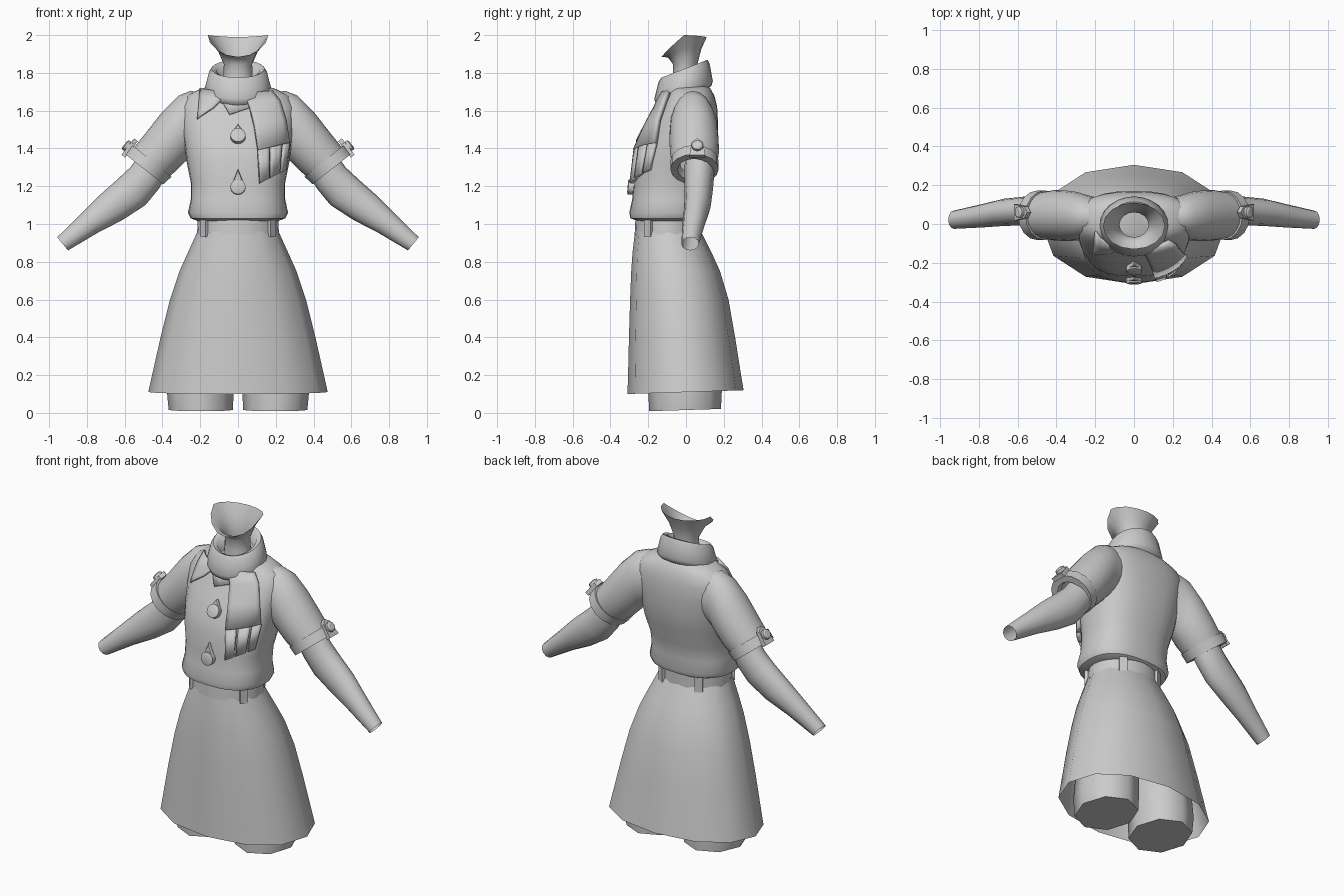
import bpy, bmesh, math
from mathutils import Vector, Matrix

if "Cube" in bpy.data.objects:
    bpy.data.objects.remove(bpy.data.objects["Cube"])

grey = bpy.data.materials.new("plain_grey")
grey.diffuse_color = (0.6, 0.6, 0.6, 1)
grey.use_nodes = True
grey.node_tree.nodes["Principled BSDF"].inputs["Base Color"].default_value = grey.diffuse_color


def make(name, bm, angle=40, solid=0):
    bmesh.ops.recalc_face_normals(bm, faces=bm.faces)
    me = bpy.data.meshes.new(name)
    bm.to_mesh(me)
    bm.free()
    me.materials.append(grey)
    ob = bpy.data.objects.new(name, me)
    bpy.context.collection.objects.link(ob)
    bpy.ops.object.select_all(action='DESELECT')
    ob.select_set(True)
    bpy.context.view_layer.objects.active = ob
    bpy.ops.object.shade_smooth_by_angle(angle=math.radians(angle))
    if solid:
        mod = ob.modifiers.new("thickness", 'SOLIDIFY')
        mod.thickness, mod.offset = solid, 0
    return ob


def ring(c, u, v, n, e=2.0):
    """Superellipse loop around c with half axes u and v."""
    c, u, v = Vector(c), Vector(u), Vector(v)
    pts = []
    for i in range(n):
        a = 2 * math.pi * i / n
        p, q = math.cos(a), math.sin(a)
        pts.append(c + u * math.copysign(abs(p) ** (2 / e), p)
                   + v * math.copysign(abs(q) ** (2 / e), q))
    return pts


def loft(name, rings, caps=(False, False), angle=40):
    bm = bmesh.new()
    loops = [[bm.verts.new(p) for p in r] for r in rings]
    n = len(loops[0])
    for a, b in zip(loops, loops[1:]):
        for i in range(n):
            j = (i + 1) % n
            bm.faces.new((a[i], a[j], b[j], b[i]))
    if caps[0]:
        bm.faces.new(loops[0])
    if caps[1]:
        bm.faces.new(loops[-1])
    return make(name, bm, angle)


def level(z, hx, yf, yb, n, e=2.0, tilt=0):
    """Horizontal loop spanning x +-hx and y yf..yb, tilted towards the back."""
    h = (yb - yf) / 2
    return ring((0, (yf + yb) / 2, z), (hx, 0, 0), (0, h, tilt), n, e)


def limb(s, up, low, yc, yh, n=16):
    """Loop through an upper and lower (x, z) point of an arm."""
    a, b = Vector((s * up[0], yc, up[1])), Vector((s * low[0], yc, low[1]))
    return ring((a + b) / 2, (a - b) / 2, (0, yh, 0), n)


# Shirt body: height, half width, front, back
BODY = [(1.015, .21, -.25, .07), (1.03, .25, -.295, .095), (1.06, .265, -.30, .105),
        (1.13, .25, -.285, .10), (1.22, .25, -.277, .115), (1.33, .272, -.27, .15),
        (1.43, .285, -.24, .165), (1.53, .30, -.185, .17), (1.62, .305, -.135, .165),
        (1.68, .27, -.105, .15), (1.715, .20, -.09, .13), (1.735, .13, -.07, .11)]
EXP = 2.5
loft("shirt_body", [level(z, w, f, b, 28, EXP) for z, w, f, b in BODY], (True, True))


def chest(x, z, off=0.0):
    """Point lying on the front of the shirt, pushed forward by off."""
    for a, b in zip(BODY, BODY[1:]):
        if a[0] <= z <= b[0]:
            t = (z - a[0]) / (b[0] - a[0])
            w, f, k = (a[i] + (b[i] - a[i]) * t for i in (1, 2, 3))
            break
    m = (f + k) / 2
    r = min(abs(x) / w, .97)
    return Vector((x, m - (m - f) * (1 - r ** EXP) ** (1 / EXP) - off, z))


# Skirt
SKIRT = [(.11, .475, -.31, .305), (.2, .455, -.307, .29), (.4, .41, -.302, .26),
         (.6, .36, -.296, .225), (.75, .31, -.29, .18), (.85, .265, -.283, .135),
         (.96, .215, -.27, .08)]
loft("skirt", [level(z, w, f, b, 12, 2.15, .01 if z < .3 else 0)
               for z, w, f, b in SKIRT], angle=60)

# Belt with loops
loft("belt", [level(z, w, f, b, 24) for z, w, f, b in
              [(.945, .19, -.245, .05), (.945, .217, -.272, .082),
               (1.025, .213, -.268, .082), (1.03, .19, -.245, .05)]])
for a in (-145, -35, 55, 125):
    c, s = math.cos(math.radians(a)), math.sin(math.radians(a))
    bm = bmesh.new()
    bmesh.ops.create_cube(bm, size=1, matrix=Matrix.Translation((.215 * c, -.095 + .177 * s, .985))
                          @ Matrix.Rotation(math.atan2(s / .177, c / .215), 4, 'Z')
                          @ Matrix.Diagonal((.03, .045, .105, 1)))
    make("belt_loop", bm)

# Neck flaring into the open jaw rim
rim = [Vector((.16 * math.cos(a), -.01 + .12 * math.sin(a),
               1.99 + (.01 * math.cos(a) ** 2 if math.sin(a) > -.1 else
                       -.105 * abs(math.sin(a)) ** 1.3)))
       for a in (2 * math.pi * i / 16 for i in range(16))]
neck_top = level(1.87, .077, -.07, .06, 16)
mid = [p.lerp(q, .42) + Vector((0, 0, .005)) for p, q in zip(neck_top, rim)]
loft("neck", [level(1.66, .09, -.08, .08, 16), level(1.78, .078, -.07, .065, 16),
              level(1.845, .075, -.068, .06, 16), mid, rim], angle=60)

# Rolled collar, tilted down at the front
COLLAR = [(1.665, .13, -.13, .11), (1.685, .168, -.16, .135), (1.71, .178, -.168, .142),
          (1.76, .165, -.155, .133), (1.80, .155, -.145, .125), (1.822, .14, -.13, .115),
          (1.815, .115, -.11, .095), (1.74, .09, -.085, .08)]
loft("rolled_collar", [level(z, w, f, b, 24, 2, .047) for z, w, f, b in COLLAR], angle=60)


def patch(name, rows, thick):
    bm = bmesh.new()
    grid = [[bm.verts.new(p) for p in r] for r in rows]
    for a, b in zip(grid, grid[1:]):
        for i in range(len(a) - 1):
            bm.faces.new((a[i], a[i + 1], b[i + 1], b[i]))
    return make(name, bm, 40, thick)


# Scarf tail: each row is left x, z, right x, z
TAIL = [(.03, 1.69, .18, 1.70), (.06, 1.62, .22, 1.65), (.085, 1.52, .25, 1.55),
        (.105, 1.39, .266, 1.43)]
END = (.115, 1.215, .245, 1.285)


def across(row, t, off):
    return chest(row[0] + (row[2] - row[0]) * t, row[1] + (row[3] - row[1]) * t, off)


patch("scarf_tail", [[across(r, i / 8, .025) for i in range(9)] for r in TAIL], .025)
for lo, hi in ((0, .36), (.42, .76), (.82, 1)):
    ts = [lo + (hi - lo) * i / 3 for i in range(4)]
    patch("scarf_fringe", [[across(r, t, .022) for t in ts] for r in (TAIL[-1], END)], .025)

# Collar flap and lapel edge on the shirt
FLAP = [(-.10, 1.70, -.20, 1.715), (-.08, 1.665, -.205, 1.65), (-.13, 1.615, -.21, 1.60),
        (-.205, 1.565, -.215, 1.555)]
patch("collar_flap", [[across(r, i / 4, .02) for i in range(5)] for r in FLAP], .014)
LAPEL = [(-.09, 1.66, .09, 1.67), (-.045, 1.58, .09, 1.625)]
patch("lapel", [[across(r, i / 4, .008) for i in range(5)] for r in LAPEL], .012)

# Teardrop buttons, following the slope of the chest
for zc, tip in ((1.46, .07), (1.195, .095)):
    drop = [(.04 * math.sin(a), -.04 * math.cos(a))
            for a in (math.radians(d) for d in range(-140, 141, 20))] + [(0, tip)]
    slope = (chest(0, zc + .05) - chest(0, zc - .05)).normalized()
    out = Vector((1, 0, 0)).cross(slope)
    base = chest(0, zc)
    loops = [[base + Vector((x * k, 0, 0)) + slope * (z * k) + out * d for x, z in drop]
             for k, d in ((1, -.01), (1, .012), (.9, .018))]
    loft("teardrop_button", loops, (True, True), 30)
    loops = [ring(base + out * d, (r, 0, 0), slope * r, 16)
             for r, d in ((.04, .0), (.04, .026), (.03, .03))]
    loft("button_disc", loops, (True, True), 30)

for s in (1, -1):
    # Short sleeve
    loft("sleeve", [limb(s, u, l, y, h, 20) for u, l, y, h in
                    [((.17, 1.69), (.20, 1.40), .035, .10), ((.25, 1.705), (.255, 1.36), .037, .115),
                     ((.315, 1.68), (.27, 1.34), .04, .125), ((.40, 1.595), (.29, 1.32), .042, .13),
                     ((.49, 1.48), (.33, 1.28), .045, .13), ((.555, 1.40), (.37, 1.245), .045, .12)]],
         (True, False), 60)
    # Turned-up cuff
    loft("cuff", [limb(s, u, l, .045, h, 16) for u, l, h in
                  [((.53, 1.39), (.385, 1.265), .10), ((.56, 1.418), (.353, 1.25), .128),
                   ((.598, 1.37), (.395, 1.21), .128), ((.565, 1.345), (.42, 1.23), .09),
                   ((.54, 1.36), (.42, 1.27), .075)]])
    # Bare forearm, open at the wrist
    loft("forearm", [limb(s, u, l, y, h, 12) for u, l, y, h in
                     [((.52, 1.37), (.38, 1.25), .07, .08), ((.57, 1.30), (.42, 1.185), .07, .078),
                      ((.64, 1.235), (.49, 1.10), .067, .074), ((.73, 1.155), (.61, 1.022), .06, .07),
                      ((.83, 1.055), (.74, .955), .042, .06), ((.957, .93), (.90, .86), .022, .047)]],
         angle=60)
    # Buttoned strap on the cuff
    along, out = Vector((s * .61, 0, -.79)), Vector((s * .79, 0, .61))
    c = Vector((s * .578, .06, 1.393))
    strap = [(-.065, 0), (-.04, .03), (.045, .042), (.045, -.042), (-.04, -.03)]
    loft("cuff_strap", [[c + along * a + Vector((0, b, 0)) + out * d for a, b in strap]
                        for d in (-.01, .015)], (True, True), 30)
    loft("cuff_button", [ring(c - along * .01 + out * d, along * r, (0, r, 0), 12)
                         for r, d in ((.03, .01), (.03, .03), (.02, .036))], (False, True), 30)
    # Leg stump under the skirt
    loft("leg", [ring((s * x, -.005, z), (r, 0, 0), (0, h, t), 8) for x, z, r, h, t in
                 [(.197, .015, .17, .19, .006), (.2, .12, .177, .195, 0),
                  (.18, .45, .165, .18, 0), (.12, .8, .10, .12, 0)]], (True, True), 50)
